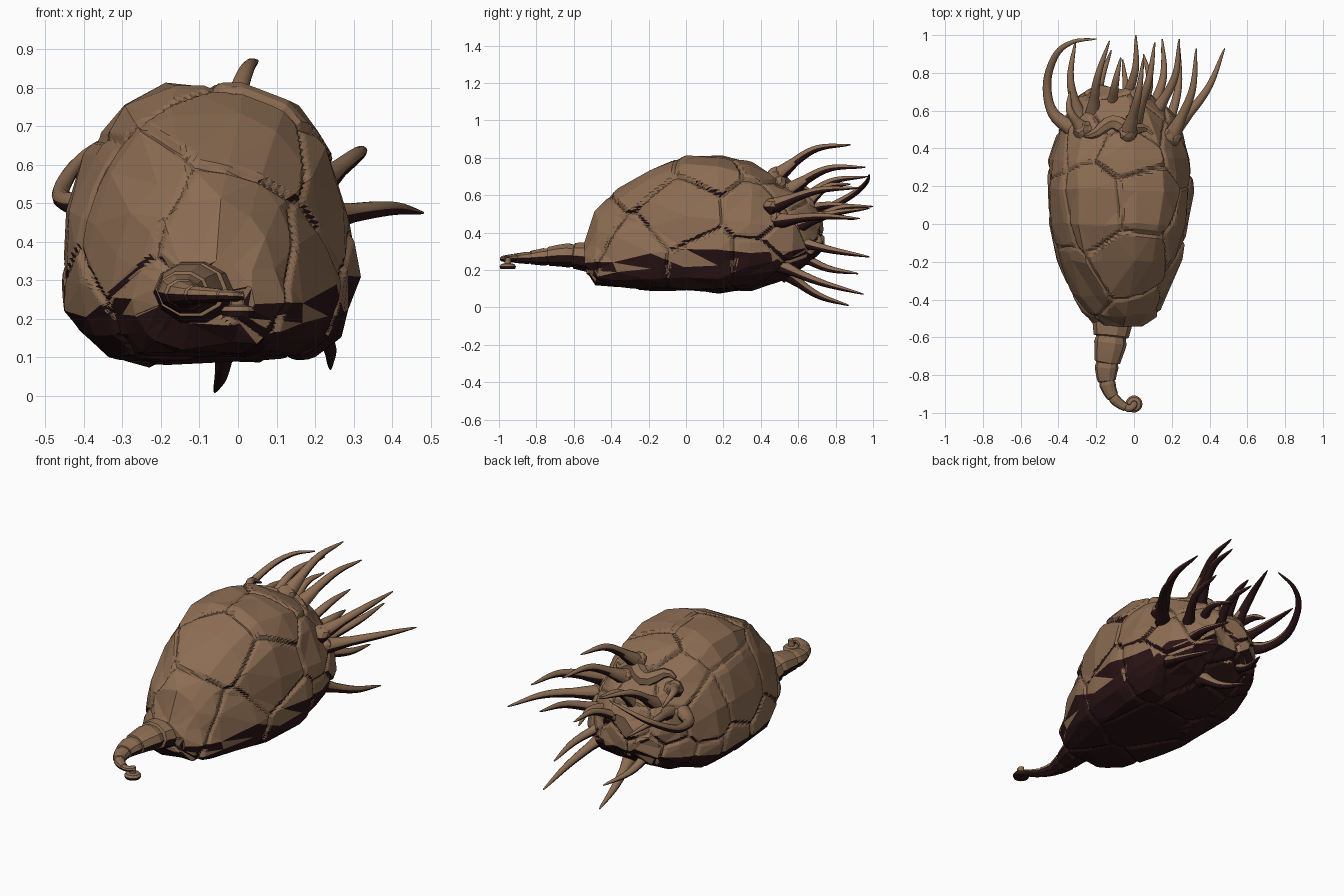
import bpy, bmesh, math, random
from mathutils import Vector, kdtree

cube = bpy.data.objects.get("Cube")
if cube:
    bpy.data.objects.remove(cube, do_unlink=True)
random.seed(4)


def make_material(name, color):
    material = bpy.data.materials.new(name)
    material.use_nodes = True
    material.diffuse_color = color
    bsdf = next(n for n in material.node_tree.nodes if n.type == 'BSDF_PRINCIPLED')
    bsdf.inputs["Base Color"].default_value = color
    bsdf.inputs["Roughness"].default_value = 0.8
    return material


brown = make_material("earth brown", (0.265, 0.153, 0.087, 1))
maroon = make_material("dark maroon", (0.024, 0.007, 0.008, 1))


def finish(bm, name, smooth=False):
    """Make the object; faces that point down are dark maroon."""
    bmesh.ops.recalc_face_normals(bm, faces=bm.faces[:])
    bm.normal_update()
    for face in bm.faces:
        face.smooth = smooth
        face.material_index = int(face.normal.z < -.2)
    mesh = bpy.data.meshes.new(name)
    bm.to_mesh(mesh)
    bm.free()
    mesh.materials.append(brown)
    mesh.materials.append(maroon)
    obj = bpy.data.objects.new(name, mesh)
    bpy.context.collection.objects.link(obj)


def loft(bm, rings):
    """Skin closed rings of points and cap both ends."""
    loops = [[bm.verts.new(point) for point in ring] for ring in rings]
    for a, b in zip(loops, loops[1:]):
        for i in range(len(a)):
            bm.faces.new((a[i - 1], a[i], b[i], b[i - 1]))
    bm.faces.new(loops[0])
    bm.faces.new(loops[-1])


def circle(center, radius, side, up, sides):
    angles = [math.tau * k / sides for k in range(sides)]
    return [center + radius * (side * math.cos(a) + up * math.sin(a)) for a in angles]


def tube(name, path, radii, sides=10, smooth=True, flatten=1):
    rings = []
    for i, point in enumerate(path):
        ahead = path[min(i + 1, len(path) - 1)]
        tangent = (ahead - path[max(i - 1, 0)]).normalized()
        side = tangent.cross(Vector((0, 0, 1))).normalized()
        rings.append(circle(point, radii[i], side, side.cross(tangent) * flatten, sides))
    bm = bmesh.new()
    loft(bm, rings)
    finish(bm, name, smooth)


def spline(points, steps):
    """Smooth path through the given points."""
    pts = [Vector(p) for p in points]
    pts = [2 * pts[0] - pts[1]] + pts + [2 * pts[-1] - pts[-2]]
    out = []
    for a, b, c, d in zip(pts, pts[1:], pts[2:], pts[3:]):
        for s in range(steps):
            t = s / steps
            bend = (2 * a - 5 * b + 4 * c - d) * t * t + (3 * b - a - 3 * c + d) * t ** 3
            out.append(b + ((c - a) * t + bend) / 2)
    return out + [pts[-2]]


def section_point(degrees):
    """Across (-1 to 1) and height (0 to 1) of the body outline: domed top, shallow keel."""
    c, s = math.cos(math.radians(degrees)), math.sin(math.radians(degrees))
    if s >= 0:
        return math.copysign(abs(c) ** .8, c), .3 + .7 * s
    return math.copysign(abs(c) ** .52, c), .3 + .3 * s


# Rocky body: stations of y, half width, bottom z, top z
center_x = -.08
stations = [
    (-.53, .13, .19, .36), (-.48, .19, .13, .51), (-.38, .24, .10, .61),
    (-.20, .32, .09, .74), (0, .37, .08, .82), (.18, .385, .08, .81), (.34, .37, .09, .77),
    (.46, .335, .13, .70), (.57, .29, .18, .63), (.66, .21, .23, .58), (.72, .12, .30, .50),
]
rings = []
for y, width, low, high in stations:
    ring = []
    for degrees in range(0, 360, 20):
        u, v = section_point(degrees)
        jitter = Vector([random.uniform(-.013, .013) for axis in range(3)])
        ring.append(Vector((center_x + u * width, y, low + v * (high - low))) + jitter)
    rings.append(ring)
bm = bmesh.new()
loft(bm, rings)
bmesh.ops.recalc_face_normals(bm, faces=bm.faces[:])
bmesh.ops.triangulate(bm, faces=bm.faces[:])
bmesh.ops.subdivide_edges(bm, edges=bm.edges[:], cuts=13, use_grid_fill=True)
bm.normal_update()

# Split the shell into broad plates with shallow cracks and uneven heights
seeds = []
candidates = [v.co.copy() for v in bm.verts]
random.shuffle(candidates)
for c in candidates:
    spacing = .17 if c.y > .4 else .32
    if all((c - seed).length > spacing for seed in seeds):
        seeds.append(c)
lift = [random.uniform(0, .014) for seed in seeds]
tree = kdtree.KDTree(len(seeds))
for i, seed in enumerate(seeds):
    tree.insert(seed, i)
tree.balance()
moves = []
for v in bm.verts:
    nearest, second = tree.find_n(v.co, 2)
    plate = min(1, (second[2] - nearest[2]) / .03)
    moves.append((v, v.normal * (plate * (lift[nearest[1]] + .007) - .009)))
for v, move in moves:
    v.co += move
finish(bm, "rocky_body")

# Stepped tail made of overlapping sleeves
tail = spline([(-.11, -.48, .265), (-.125, -.63, .278), (-.145, -.76, .27), (-.14, -.85, .265),
               (-.10, -.93, .262), (-.03, -.975, .26), (.005, -.955, .257)], 4)
path, sizes = [], []
for i, point in enumerate(tail):
    t = i / (len(tail) - 1)
    radius = .018 + .097 * (1 - t) ** 1.9
    path.append(point)
    sizes.append(radius)
    if i % 4 == 3:
        path.append(point.lerp(tail[i + 1], .12))
        sizes.append(radius * .84)
tube("tail", path, sizes, smooth=False, flatten=.78)

# Small button foot hanging under the tail tip
bm = bmesh.new()
profile = [(.016, .268), (.018, .236), (.036, .232), (.045, .22), (.04, .206)]
across, along = Vector((1, 0, 0)), Vector((0, 1, 0))
loft(bm, [circle(Vector((0, -.953, z)), r, across, along, 14) for r, z in profile])
finish(bm, "tail_button")


def rear_point(x, z, sink=0):
    """Point on the rounded back of the body."""
    spread = (x - center_x) ** 2 + (z - .42) ** 2
    return Vector((x, .65 - sink - 1.7 * spread, z))


def tentacle(name, path):
    last = len(path) - 1
    sizes = []
    for i in range(last + 1):
        t = i / last
        sizes.append(.003 + .028 * (1 - t) ** .75 + .014 * max(0, 1 - t * 4))
    tube(name, path, sizes)

    # Lumpy collar where the tentacle leaves the shell
    bm = bmesh.new()
    bmesh.ops.create_icosphere(bm, subdivisions=2, radius=.052)
    for v in bm.verts:
        v.co *= random.uniform(.85, 1.1)
        v.co += path[0]
    finish(bm, name + "_collar")


# Tentacles bow away from the body axis: root x and z, then tip x, y, z
tentacles = [
    (-.03, .70, .05, .88, .87), (.2, .54, .33, .93, .64), (.2, .46, .48, .93, .475),
    (-.03, .19, -.06, .87, .01), (.16, .24, .24, .95, .07), (-.28, .5, -.31, .97, .53),
    (-.22, .53, -.13, .97, .7), (-.12, .5, -.07, .88, .66), (-.06, .42, .01, 1, .54),
    (0, .62, .11, .96, .75), (.1, .42, .24, .98, .53), (.08, .36, .15, .98, .27),
    (-.2, .3, -.12, .92, .18), (-.27, .61, -.34, .7, .6), (.03, .46, .05, .9, .47),
]
for n, (root_x, root_z, *tip) in enumerate(tentacles, 1):
    root, tip = rear_point(root_x, root_z, .03), Vector(tip)
    middle = (root + tip) / 2
    outward = Vector((middle.x - center_x, 0, middle.z - .42)).normalized()
    outward.z += .3
    tentacle(f"tentacle_{n}", spline([root, middle + outward * .045, tip], 8))

# One long tentacle hooks around the right side
tentacle("hooked_tentacle", spline([(-.31, .49, .5), (-.43, .59, .5), (-.46, .75, .53),
                                    (-.41, .9, .61), (-.32, .965, .67), (-.2, .98, .71)], 5))

# Folded ridges across the back, mostly sunk into the shell
for n, (height, reach) in enumerate([(.66, .18), (.5, .23), (.34, .2)], 1):
    path = []
    for i in range(13):
        x = center_x + reach * (i / 6 - 1)
        path.append(rear_point(x, height + .02 * math.sin(i), .03))
    sizes = [.01 + .035 * math.sin(math.pi * i / 12) for i in range(13)]
    tube(f"ridge_{n}", path, sizes, 7, False)
